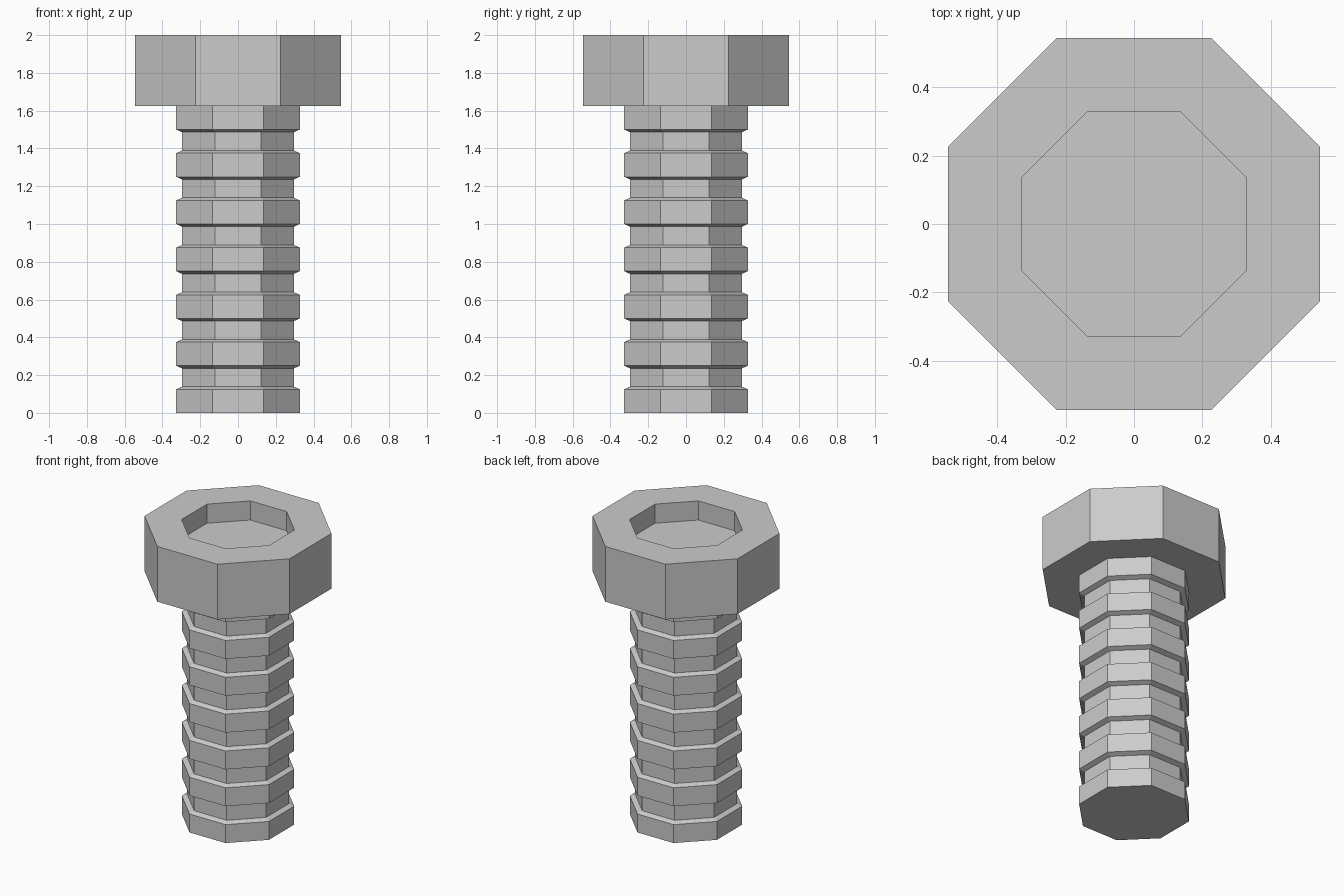
import bpy, bmesh, math

if "Cube" in bpy.data.objects:
    bpy.data.objects.remove(bpy.data.objects["Cube"])

SIDES = 8


def lathe(name, profile, cap_start=False, cap_end=False):
    """Stack octagonal rings given as (flat-side distance, height)."""
    bm = bmesh.new()
    rings = []
    for apothem, z in profile:
        r = apothem / math.cos(math.pi / SIDES)
        ring = []
        for i in range(SIDES):
            a = 2 * math.pi * (i + 0.5) / SIDES
            ring.append(bm.verts.new((r * math.cos(a), r * math.sin(a), z)))
        rings.append(ring)
    for low, high in zip(rings, rings[1:]):
        for i in range(SIDES):
            j = (i + 1) % SIDES
            bm.faces.new((low[i], low[j], high[j], high[i]))
    if cap_start:
        bm.faces.new(rings[0][::-1])
    if cap_end:
        bm.faces.new(rings[-1])
    mesh = bpy.data.meshes.new(name)
    bm.to_mesh(mesh)
    bm.free()
    obj = bpy.data.objects.new(name, mesh)
    bpy.context.collection.objects.link(obj)
    return obj


RIDGE, GROOVE, STEP, SLOPE = 0.327, 0.296, 0.125, 0.014
HEAD_BASE = 13 * STEP

# Threaded shaft: ridges alternating with shallow bevelled grooves
shaft = [(RIDGE, 0)]
for n in range(6):
    z = (2 * n + 1) * STEP
    shaft += [(RIDGE, z), (GROOVE, z + SLOPE),
              (GROOVE, z + STEP - SLOPE), (RIDGE, z + STEP)]
shaft.append((RIDGE, HEAD_BASE))
lathe("threaded_shaft", shaft, cap_start=True)

# Head: underside, outer wall, rim, and recessed socket
lathe("bolt_head", [(RIDGE, HEAD_BASE), (0.544, HEAD_BASE), (0.544, 2.0),
                    (0.328, 2.0), (0.328, 1.87)], cap_end=True)
